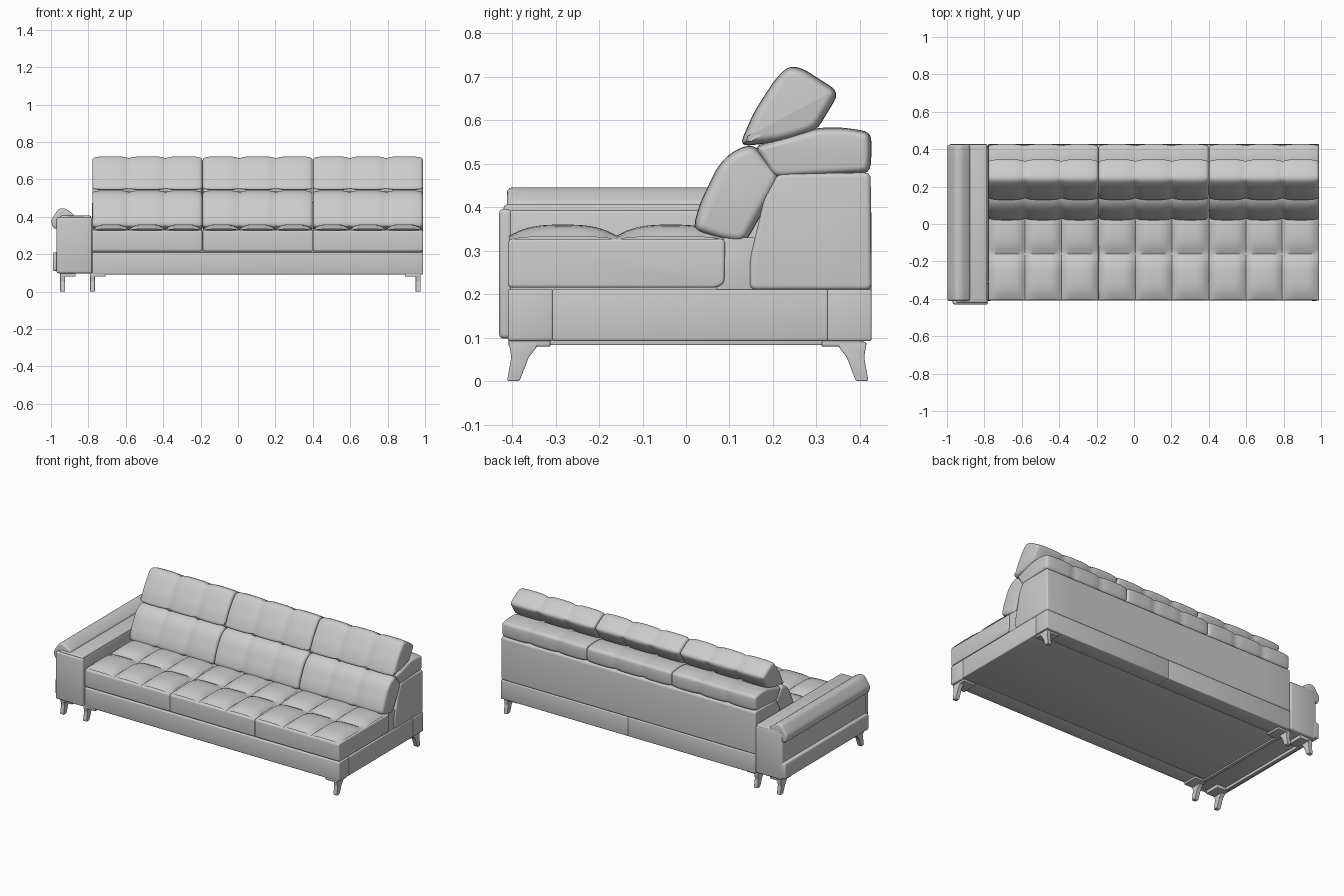
import bpy, bmesh
from math import sqrt
from mathutils import Vector

cube = bpy.data.objects.get("Cube")
if cube:
    bpy.data.objects.remove(cube)

# One upholstery colour throughout
grey = bpy.data.materials.new("light_grey_upholstery")
grey.use_nodes = True
COLOUR = (0.6, 0.6, 0.6, 1)
grey.diffuse_color = COLOUR
grey.node_tree.nodes["Principled BSDF"].inputs["Base Color"].default_value = COLOUR
parts = []


def finish(name, bm):
    bmesh.ops.recalc_face_normals(bm, faces=bm.faces)
    mesh = bpy.data.meshes.new(name)
    bm.to_mesh(mesh)
    bm.free()
    mesh.materials.append(grey)
    obj = bpy.data.objects.new(name, mesh)
    bpy.context.collection.objects.link(obj)
    parts.append(obj)
    return obj


def box(name, xs, ys, zs, bevel=0.008):
    bm = bmesh.new()
    bmesh.ops.create_cube(bm, size=1)
    for v in bm.verts:
        v.co = [(a + b) / 2 + c * (b - a) for c, (a, b) in zip(v.co, (xs, ys, zs))]
    if bevel:
        bmesh.ops.bevel(bm, geom=bm.edges[:], offset=bevel, segments=3,
                        profile=0.5, affect='EDGES')
    return finish(name, bm)


def rounded(points, radius):
    """Counter-clockwise outline with each corner replaced by a small curve."""
    pts = [Vector(p) for p in points]
    n = len(pts)
    area = sum(pts[i - 1].cross(pts[i]) for i in range(n))
    if area < 0:
        pts.reverse()
    out = []
    for i, p in enumerate(pts):
        ends = []
        for q in (pts[i - 1], pts[(i + 1) % n]):
            d = q - p
            ends.append(p + d.normalized() * min(radius, d.length * 0.45))
        for k in range(5):
            t = k / 4
            out.append(ends[0] * (1 - t) ** 2 + p * 2 * t * (1 - t) + ends[1] * t * t)
    return out


def loft(name, points, start, end, radius=0.02, cells=1, puff=0, soft=0.01, axis='X'):
    """Sweep an outline along an axis, pinching it at the seams between cells."""
    outline = rounded(points, radius)
    n = len(outline)
    normals = []
    for i in range(n):
        d = (outline[(i + 1) % n] - outline[i - 1]).normalized()
        normals.append(Vector((-d.y, d.x)))
    size = (end - start) / cells
    stations = {start + size * (c + k / 10) for c in range(cells) for k in range(11)}
    for f in (0.1, 0.3, 0.6, 1):
        stations |= {start + soft * f, end - soft * f}
    bm = bmesh.new()
    rings = []
    for s in sorted(stations):
        t = ((s - start) / size) % 1
        inset = puff * abs(2 * t - 1) ** 4
        d = max(0, min(s - start, end - s))
        if d < soft:
            inset += soft - sqrt(soft ** 2 - (soft - d) ** 2)
        ring = []
        for p, m in zip(outline, normals):
            a, b = p + m * inset
            ring.append(bm.verts.new((s, a, b) if axis == 'X' else (a, s, b)))
        rings.append(ring)
    for r, q in zip(rings, rings[1:]):
        for i in range(n):
            j = (i + 1) % n
            bm.faces.new((r[i], r[j], q[j], q[i]))
    bm.faces.new(rings[0])
    bm.faces.new(rings[-1])
    return finish(name, bm)


def tufted_top(name, xs, ys, z, height, nx, ny, steps=10):
    """Pillow surface with a raised dome in every cell."""
    bm = bmesh.new()
    grid = []
    for i in range(nx * steps + 1):
        row = []
        for j in range(ny * steps + 1):
            u, v = i / steps, j / steps
            fu = 1 - abs(2 * (u % 1) - 1) ** 4
            fv = 1 - abs(2 * (v % 1) - 1) ** 3
            row.append(bm.verts.new((xs[0] + (xs[1] - xs[0]) * u / nx,
                                     ys[0] + (ys[1] - ys[0]) * v / ny,
                                     z + height * (0.25 * fu + 0.2 * fv + 0.55 * fu * fv))))
        grid.append(row)
    for a, b in zip(grid, grid[1:]):
        for j in range(ny * steps):
            bm.faces.new((a[j], b[j], b[j + 1], a[j + 1]))
    return finish(name, bm)


LEFT, RIGHT = 0.99, -0.78
WIDTH = (LEFT - RIGHT) / 3

# Base frame: front and side panels, rear rail split in the middle
box("base_front", (RIGHT, LEFT), (-0.41, -0.306), (0.092, 0.211), 0.006)
box("base_middle", (RIGHT, LEFT), (-0.308, 0.327), (0.092, 0.211), 0.005)
box("base_rear_right", (RIGHT, 0.106), (0.325, 0.427), (0.092, 0.211), 0.005)
box("base_rear_left", (0.104, LEFT), (0.325, 0.427), (0.092, 0.211), 0.005)

# Back frame, with the filler behind the seat
loft("back_frame", [(0.147, 0.21), (0.147, 0.28), (0.18, 0.42), (0.212, 0.477),
                    (0.425, 0.48), (0.427, 0.21)], RIGHT, LEFT, 0.015, soft=0.01)
box("seat_filler", (RIGHT, LEFT - 0.008), (0.07, 0.16), (0.2, 0.33), 0.004)

# Three seats, each with cushion, backrest, headrest and padded rear top
SEAT = [(-0.41, 0.215), (-0.41, 0.327), (0.09, 0.327), (0.088, 0.225), (0.07, 0.215)]
BACK = [(0.015, 0.345), (0.03, 0.405), (0.073, 0.495), (0.108, 0.53), (0.155, 0.547),
        (0.222, 0.47), (0.135, 0.315), (0.085, 0.322)]
HEAD = [(0.122, 0.54), (0.155, 0.617), (0.2, 0.688), (0.232, 0.724), (0.265, 0.722),
        (0.354, 0.665), (0.3, 0.575), (0.22, 0.55)]
REAR = [(0.155, 0.54), (0.23, 0.562), (0.3, 0.583), (0.36, 0.584), (0.424, 0.574),
        (0.428, 0.54), (0.424, 0.478), (0.2, 0.465)]
for i, side in enumerate(("right", "middle", "left")):
    a = RIGHT + WIDTH * i + 0.001
    b = a + WIDTH - 0.002
    loft("seat_cushion_" + side, SEAT, a, b, 0.012, soft=0.006)
    tufted_top("seat_top_" + side, (a + 0.003, b - 0.003), (-0.407, 0.088), 0.326, 0.034, 3, 2)
    loft("backrest_" + side, BACK, a, b, 0.025, 3, 0.01, 0.012)
    loft("headrest_" + side, HEAD, a, b, 0.025, 3, 0.01, 0.012)
    loft("rear_top_" + side, REAR, a, b, 0.022, 3, 0.008, 0.01)

# Armrest on the right end
box("arm_body", (-0.968, -0.782), (-0.41, 0.427), (0.1, 0.396), 0.01)
box("arm_front_panel", (-0.97, -0.78), (-0.43, -0.4), (0.098, 0.396), 0.01)
box("arm_top_pad", (-0.95, -0.785), (-0.42, 0.425), (0.38, 0.406), 0.008)
box("arm_outer_band", (-0.99, -0.94), (-0.405, 0.427), (0.11, 0.211), 0.01)
loft("arm_roll", [(-1.0, 0.383), (-0.957, 0.446), (-0.922, 0.445), (-0.872, 0.408),
                  (-0.89, 0.39), (-0.97, 0.333), (-0.992, 0.345)],
     -0.412, 0.424, 0.02, soft=0.012, axis='Y')

# Legs with mounting plates, front and back
LEG = [(-0.408, 0.09), (-0.34, 0.09), (-0.345, 0.076), (-0.362, 0.055),
       (-0.383, 0.0), (-0.412, 0.0), (-0.402, 0.055)]
for label, x, inward in (("arm_outer", -0.938, 1), ("arm_inner", -0.778, 1), ("left", 0.963, -1)):
    edge = x - inward * 0.013
    plate = sorted((edge, edge + inward * 0.083))
    for end, flip in (("front", 1), ("back", -1)):
        loft(f"{label}_{end}_leg", [(y * flip + (0.008 if flip < 0 else 0), z) for y, z in LEG],
             x - 0.013, x + 0.013, 0.006, soft=0.003)
        ys = sorted((-0.408 * flip, -0.312 * flip))
        box(f"{label}_{end}_leg_plate", plate, ys, (0.08, 0.102), 0.002)

# Rails joining the arm legs
for label, x in (("outer", -0.938), ("inner", -0.778)):
    box(f"arm_{label}_rail", (x - 0.01, x + 0.01), (-0.32, 0.33), (0.083, 0.104), 0.002)

# Smooth shading that keeps the seams crisp
bpy.ops.object.select_all(action='DESELECT')
for obj in parts:
    obj.select_set(True)
bpy.context.view_layer.objects.active = parts[0]
bpy.ops.object.shade_smooth_by_angle(angle=0.6)
